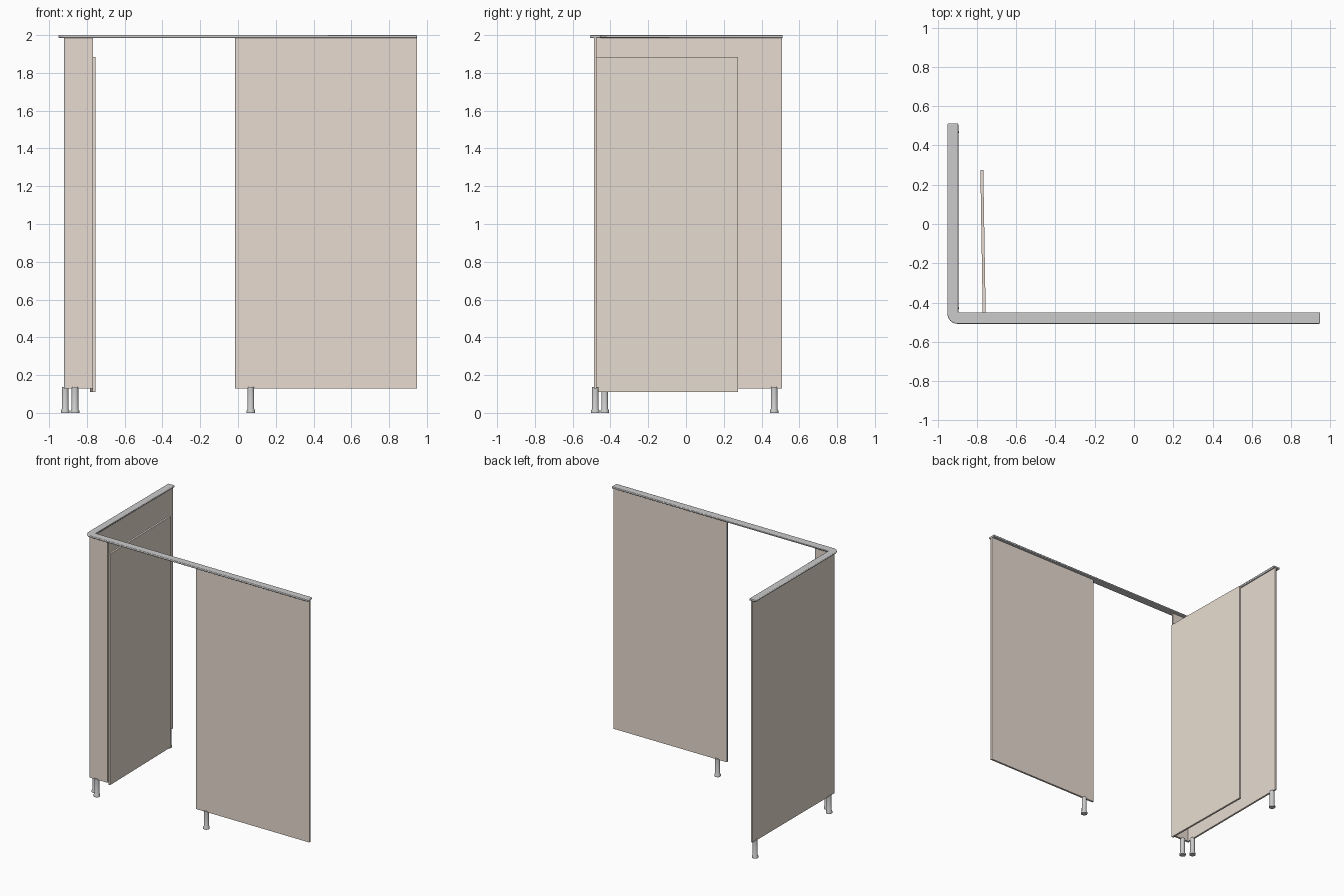
import bpy, bmesh
from math import radians, cos, sin, pi

if "Cube" in bpy.data.objects:
    bpy.data.objects.remove(bpy.data.objects["Cube"])

beige = bpy.data.materials.new("beige_laminate")
beige.diffuse_color = (0.8, 0.71, 0.63, 1)
beige.use_nodes = True
beige.node_tree.nodes["Principled BSDF"].inputs["Base Color"].default_value = beige.diffuse_color


def make_object(name, bm, mat=None):
    bmesh.ops.recalc_face_normals(bm, faces=bm.faces[:])
    mesh = bpy.data.meshes.new(name)
    bm.to_mesh(mesh)
    bm.free()
    ob = bpy.data.objects.new(name, mesh)
    bpy.context.collection.objects.link(ob)
    if mat:
        mesh.materials.append(mat)
    return ob


def smooth(ob, angle=35):
    bpy.ops.object.select_all(action='DESELECT')
    ob.select_set(True)
    bpy.context.view_layer.objects.active = ob
    bpy.ops.object.shade_smooth_by_angle(angle=radians(angle))


def box(name, x, y, z, mat=None):
    bm = bmesh.new()
    bmesh.ops.create_cube(bm, size=1)
    for v in bm.verts:
        v.co = [(a + b) / 2 + c * (b - a) for (a, b), c in zip((x, y, z), v.co)]
    return make_object(name, bm, mat)


def leg(name, x, y):
    # Lathed profile: flared foot, shaft, flat top
    profile = [(0.023, 0), (0.023, 0.011), (0.018, 0.02), (0.0175, 0.137)]
    bm = bmesh.new()
    n = 24
    rings = [[bm.verts.new((x + r * cos(2 * pi * i / n), y + r * sin(2 * pi * i / n), z))
              for i in range(n)] for r, z in profile]
    for a, b in zip(rings, rings[1:]):
        for i in range(n):
            bm.faces.new((a[i], a[(i + 1) % n], b[(i + 1) % n], b[i]))
    bm.faces.new(rings[0])
    bm.faces.new(rings[-1])
    smooth(make_object(name, bm))


# Fixed partition panels
BOTTOM, TOP = 0.13, 1.988
FRONT = (-0.488, -0.473)
box("side_panel", (-0.922, -0.908), (-0.473, 0.508), (BOTTOM, TOP), beige)
box("front_left_panel", (-0.914, -0.767), FRONT, (BOTTOM, TOP), beige)
box("front_right_panel", (-0.010, 0.948), FRONT, (BOTTOM, TOP), beige)

# Metal edge strips at the corner and the door jamb
box("corner_strip", (-0.922, -0.914), FRONT, (BOTTOM, TOP))
box("jamb_strip", (-0.016, -0.010), FRONT, (BOTTOM, TOP))

# Open door, hinged on the front left panel
door = box("door", (-0.0075, 0.0075), (0, 0.75), (0.11, 1.885), beige)
door.location = (-0.7625, -0.475, 0)
door.rotation_euler.z = radians(0.95)

# L-shaped top rail with a rounded outer corner
bm = bmesh.new()
r = 0.05
arc = [(-0.95 + r - r * cos(t), -0.508 + r - r * sin(t))
       for t in [i * pi / 16 for i in range(9)]]
outline = arc + [(0.948, -0.508), (0.948, -0.45), (-0.895, -0.45),
                 (-0.895, 0.512), (-0.95, 0.512)]
face = bm.faces.new([bm.verts.new((x, y, 1.985)) for x, y in outline])
ext = bmesh.ops.extrude_face_region(bm, geom=[face])
for v in ext["geom"]:
    if isinstance(v, bmesh.types.BMVert):
        v.co.z = 2.0
rail = make_object("top_rail", bm)
bevel = rail.modifiers.new("soft_edges", 'BEVEL')
bevel.width = 0.005
bevel.segments = 3
bevel.limit_method = 'ANGLE'
bevel.angle_limit = radians(40)
smooth(rail)

# Support legs
for name, x, y in [("front_left_leg", -0.863, -0.4805), ("front_right_leg", 0.068, -0.4805),
                   ("side_front_leg", -0.915, -0.43), ("side_back_leg", -0.915, 0.467)]:
    leg(name, x, y)
